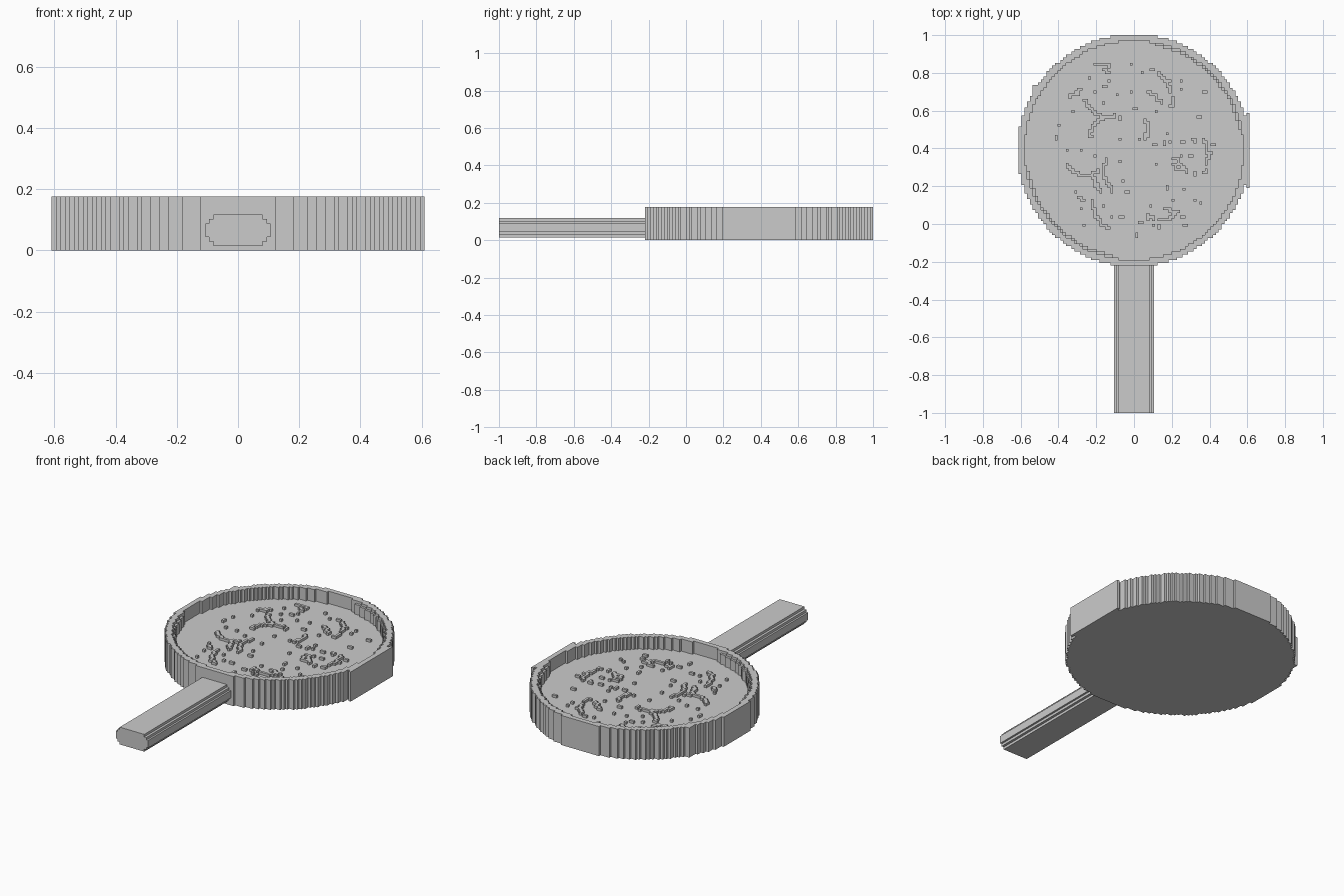
import bpy, bmesh, math, random

cube = bpy.data.objects.get("Cube")
if cube:
    bpy.data.objects.remove(cube, do_unlink=True)

V = 2 / 136            # block size
CENTRE_Y = 0.39        # pan centre
FLOOR, TOP = 7, 12     # heights in blocks
random.seed(4)

grey = bpy.data.materials.new("plain grey")
grey.use_nodes = True
colour = (0.6, 0.6, 0.6, 1)
grey.diffuse_color = colour
grey.node_tree.nodes["Principled BSDF"].inputs["Base Color"].default_value = colour


def finish(name, bm):
    bmesh.ops.recalc_face_normals(bm, faces=bm.faces)
    bmesh.ops.dissolve_limit(bm, angle_limit=0.01, verts=bm.verts, edges=bm.edges)
    mesh = bpy.data.meshes.new(name)
    bm.to_mesh(mesh)
    bm.free()
    mesh.materials.append(grey)
    obj = bpy.data.objects.new(name, mesh)
    bpy.context.collection.objects.link(obj)
    return obj


def block_layer(name, cells, low, high):
    """Closed solid made from a set of grid cells, between two heights."""
    bm, verts = bmesh.new(), {}

    def vert(i, j, k):
        if (i, j, k) not in verts:
            verts[i, j, k] = bm.verts.new(((i - 0.5) * V, CENTRE_Y + (j - 0.5) * V, k * V))
        return verts[i, j, k]

    for i, j in sorted(cells):
        ring = [(i, j), (i + 1, j), (i + 1, j + 1), (i, j + 1)]
        bm.faces.new([vert(*p, high) for p in ring])
        bm.faces.new([vert(*p, low) for p in reversed(ring)])
        for n, (di, dj) in enumerate([(0, -1), (1, 0), (0, 1), (-1, 0)]):
            if (i + di, j + dj) not in cells:
                a, b = ring[n], ring[(n + 1) % 4]
                bm.faces.new([vert(*a, low), vert(*b, low), vert(*b, high), vert(*a, high)])
    return finish(name, bm)


def disc(radius):
    n = int(radius) + 1
    return {(i, j) for i in range(-n, n + 1) for j in range(-n, n + 1)
            if math.hypot(i, j) <= radius}


# Pan: stepped disc with a raised rim
outer = disc(41.8)
outer |= {(41, j) for j in range(-13, 14)}                      # wider right flat
outer |= {(i, j) for i in range(-36, -32) for j in range(18, 24)}  # small corner bulge
inner = disc(39.4)
block_layer("pan_base", outer, 0, FLOOR)
block_layer("pan_rim", outer - inner, FLOOR, TOP)

# Thin inner ledge on two opposite sides of the rim
ledge = {(i, j) for i, j in inner - disc(38.6) if abs(i + j) > 45}
block_layer("rim_ledge", ledge, FLOOR, TOP - 1)

# Rough floor: curved strokes (x, y, radius, start and end degrees) and loose specks
strokes = [
    (0.03, 0.66, 0.17, -10, 70), (-0.14, 0.70, 0.13, 200, 290), (-0.18, 0.76, 0.09, 60, 110),
    (0.20, 0.36, 0.19, -25, 35), (-0.26, 0.38, 0.12, 215, 310), (-0.05, 0.12, 0.17, 180, 250),
    (0.14, 0.13, 0.11, 230, 330), (-0.16, 0.48, 0.07, 90, 200), (0.02, 0.50, 0.06, -60, 60),
    (-0.02, 0.28, 0.14, 150, 230), (0.05, 0.60, 0.10, 20, 80), (-0.30, 0.16, 0.12, 0, 50),
    (0.15, 0.25, 0.12, 20, 60), (-0.25, 0.62, 0.10, 100, 150),
]
bumps = set()
for x, y, radius, start, end in strokes:
    for degrees in range(start, end, 3):
        a = math.radians(degrees)
        if random.random() < 0.85:
            bumps.add((round((x + radius * math.cos(a)) / V),
                       round((y - CENTRE_Y + radius * math.sin(a)) / V)))
for _ in range(80):
    a, r = random.uniform(0, math.tau), 33 * math.sqrt(random.random())
    i, j = round(r * math.cos(a)), round(r * math.sin(a))
    bumps.add((i, j))
    if random.random() < 0.4:
        bumps.add(random.choice([(i + 1, j), (i, j + 1)]))

# Keep bumps from touching only at a corner
for i, j in sorted(bumps):
    for d in (-1, 1):
        if (i + 1, j + d) in bumps and not {(i + 1, j), (i, j + d)} & bumps:
            bumps.add((i + 1, j))
block_layer("floor_bumps", bumps, FLOOR, FLOOR + 1)

# Handle: stepped rounded bar, half widths per row of blocks
half_widths = [5.5, 6.5, 7.25, 7.25, 7.25, 6.5, 5.5]
right = []
for k, w in enumerate(half_widths):
    for point in ((w, k + 1), (w, k + 2)):
        right.append(point)
profile = right + [(-w, k) for w, k in reversed(right)]
bm = bmesh.new()
face = bm.faces.new([bm.verts.new((w * V, -1, k * V)) for w, k in profile])
extruded = bmesh.ops.extrude_face_region(bm, geom=[face], use_keep_orig=True)["geom"]
for v in (g for g in extruded if isinstance(g, bmesh.types.BMVert)):
    v.co.y = -0.2
bmesh.ops.remove_doubles(bm, verts=bm.verts, dist=0.0001)
finish("handle", bm)
